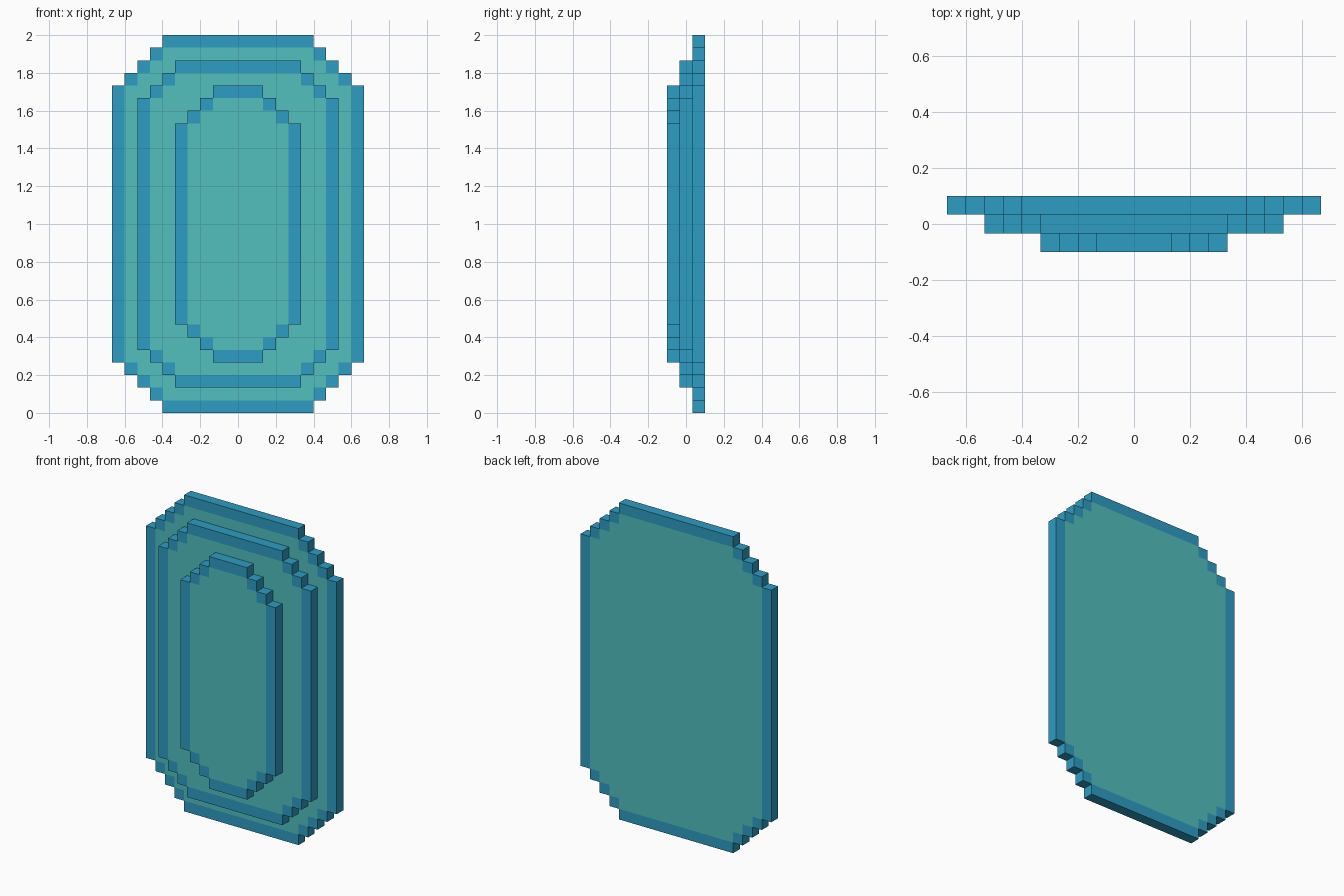
import bpy, bmesh, math

cube = bpy.data.objects.get("Cube")
if cube:
    bpy.data.objects.remove(cube, do_unlink=True)

U = 2 / 30          # block size


def make_material(name, rgb):
    mat = bpy.data.materials.new(name)
    mat.diffuse_color = (*rgb, 1)
    mat.use_nodes = True
    bsdf = next(n for n in mat.node_tree.nodes if n.type == 'BSDF_PRINCIPLED')
    bsdf.inputs["Base Color"].default_value = (*rgb, 1)
    return mat


BLUE = make_material("rim blue", (0.027, 0.332, 0.539))
TEAL = make_material("panel teal", (0.084, 0.521, 0.515))


def stepped_slab(name, half_width, half_height, steps, y_front):
    """One-block-thick slab with stair-stepped corners and a blue rim."""
    bm = bmesh.new()
    verts = {}

    def vert(i, k):
        if (i, k) not in verts:
            verts[i, k] = bm.verts.new((i * U, y_front, (k + 15) * U))
        return verts[i, k]

    # Front face out of unit blocks, rim blocks blue
    for k in range(-half_height, half_height):
        row = min(k + half_height, half_height - 1 - k)
        w = half_width - max(0, steps - row)
        for i in range(-w, w):
            face = bm.faces.new([vert(i, k), vert(i + 1, k),
                                 vert(i + 1, k + 1), vert(i, k + 1)])
            rim = row == 0 or i in (-w, w - 1)
            face.material_index = 0 if rim else 1

    # Give it thickness
    ext = bmesh.ops.extrude_face_region(bm, geom=bm.faces[:],
                                        use_keep_orig=True)
    back = [g for g in ext["geom"] if isinstance(g, bmesh.types.BMVert)]
    bmesh.ops.translate(bm, verts=back, vec=(0, U, 0))
    bm.normal_update()
    for face in bm.faces:
        if abs(face.normal.y) < 0.5:
            face.material_index = 0
    bmesh.ops.recalc_face_normals(bm, faces=bm.faces[:])

    # Merge flat areas of one colour
    bmesh.ops.dissolve_limit(bm, angle_limit=math.radians(1),
                             verts=bm.verts[:], edges=bm.edges[:],
                             delimit={'MATERIAL'})

    mesh = bpy.data.meshes.new(name)
    bm.to_mesh(mesh)
    bm.free()
    mesh.materials.append(BLUE)
    mesh.materials.append(TEAL)
    obj = bpy.data.objects.new(name, mesh)
    bpy.context.collection.objects.link(obj)
    return obj


# Three slabs, stacked from back to front
stepped_slab("back_slab", 10, 15, 4, 0.5 * U)
stepped_slab("middle_slab", 8, 13, 3, -0.5 * U)
stepped_slab("front_slab", 5, 11, 3, -1.5 * U)
